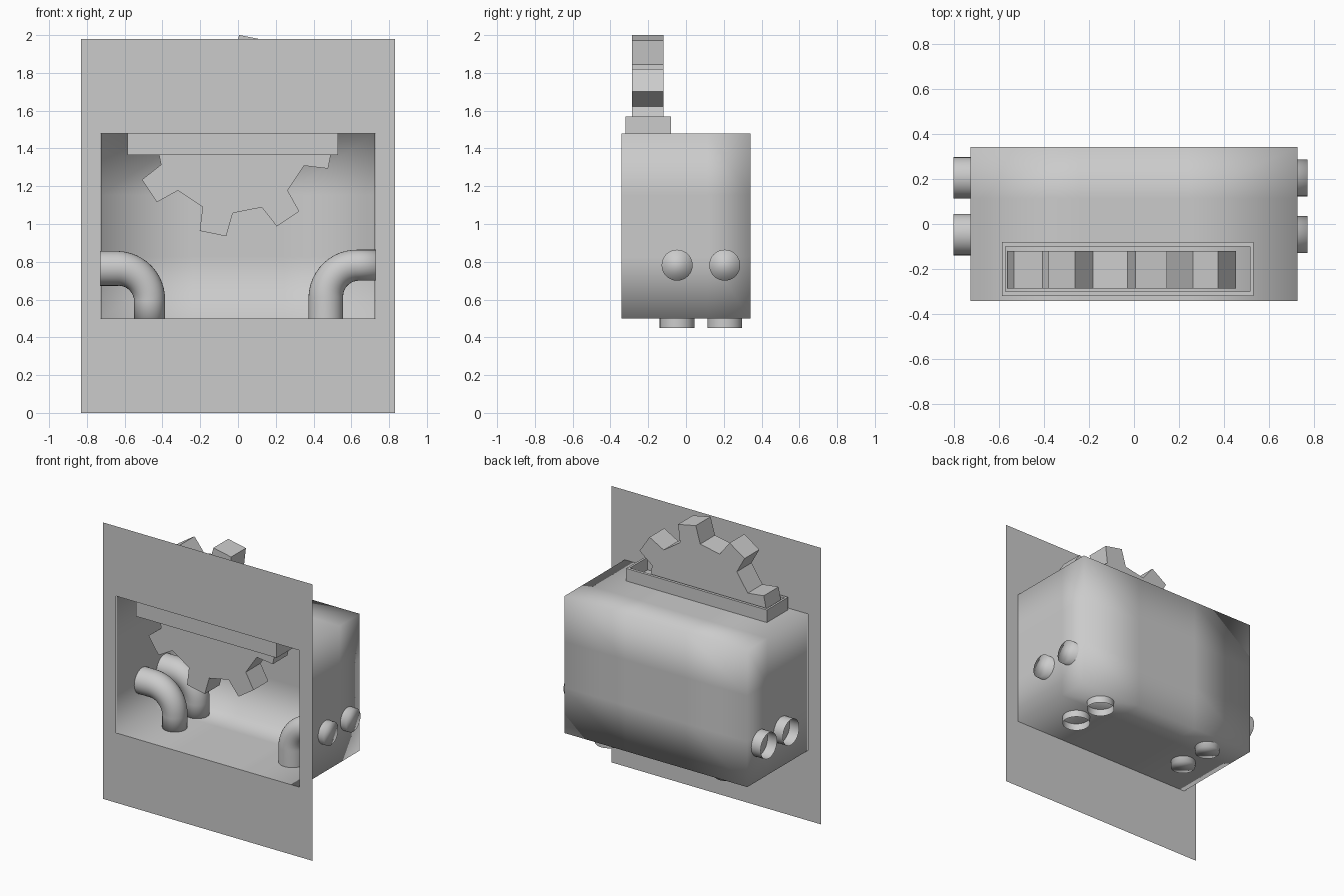
import bpy, bmesh
from math import sin, cos, pi, radians
from mathutils import Vector

if "Cube" in bpy.data.objects:
    bpy.data.objects.remove(bpy.data.objects["Cube"])


def make_object(name, bm, smooth=None):
    bmesh.ops.recalc_face_normals(bm, faces=bm.faces)
    me = bpy.data.meshes.new(name)
    bm.to_mesh(me)
    bm.free()
    ob = bpy.data.objects.new(name, me)
    bpy.context.collection.objects.link(ob)
    bpy.context.view_layer.objects.active = ob
    ob.select_set(True)
    if smooth == "all":
        bpy.ops.object.shade_smooth()
    elif smooth:
        bpy.ops.object.shade_smooth_by_angle(angle=radians(smooth))
    ob.select_set(False)
    return ob


def extrude(bm, vec):
    geo = bmesh.ops.extrude_face_region(bm, geom=bm.faces[:], use_keep_orig=True)
    verts = [g for g in geo["geom"] if isinstance(g, bmesh.types.BMVert)]
    bmesh.ops.translate(bm, verts=verts, vec=vec)


def rect_ring(bm, outer, inner, place):
    """Flat rectangular ring; rects are (x0, x1, v0, v1)."""
    loops = []
    for a, b, c, d in (outer, inner):
        loops.append([bm.verts.new(place(*p)) for p in ((a, c), (b, c), (b, d), (a, d))])
    o, i = loops
    for k in range(4):
        j = (k + 1) % 4
        bm.faces.new((o[k], o[j], i[j], i[k]))


# Front panel with rectangular opening
bm = bmesh.new()
rect_ring(bm, (-0.83, 0.83, 0, 1.98), (-0.727, 0.727, 0.5, 1.48),
          lambda x, z: (x, -0.342, z))
panel = make_object("front_panel", bm)
if panel.data.polygons[0].normal.y > 0:
    panel.data.flip_normals()

# Smooth-shaded housing, open at the front
bm = bmesh.new()
bmesh.ops.create_cube(bm, size=1)
for v in bm.verts:
    v.co = Vector((v.co.x * 1.45, v.co.y * 0.684, 0.99 + v.co.z * 0.98))
front = [f for f in bm.faces if f.normal.y < -0.9 or f.calc_center_median().y < -0.3]
bmesh.ops.delete(bm, geom=front, context="FACES_ONLY")
bmesh.ops.subdivide_edges(bm, edges=bm.edges[:], cuts=2, use_grid_fill=True)
make_object("housing", bm, "all")

# Slot frame around the gear
bm = bmesh.new()
rect_ring(bm, (-0.585, 0.53, -0.32, -0.08), (-0.57, 0.514, -0.30, -0.10),
          lambda x, y: (x, y, 1.365))
extrude(bm, (0, 0, 0.205))
make_object("slot_frame", bm)

# Eight-tooth gear
bm = bmesh.new()
profile = []
for k in range(8):
    for off, r in ((-11.5, 0.41), (-7.7, 0.534), (7.7, 0.534), (11.5, 0.41)):
        a = radians(258.6 + 45 * k + off)
        profile.append(bm.verts.new((-0.028 + r * cos(a), -0.287, 1.468 + r * sin(a))))
bm.faces.new(profile)
extrude(bm, (0, 0.167, 0))
make_object("gear", bm, 30)


# Tapered elbow pipes: wide end open, narrow end capped
def elbow(name, y, place, sides=32, steps=12):
    path = [(0, 0, 0), (0.162, 0, 0)]
    for s in range(1, steps + 1):
        t = s / steps * pi / 2
        path.append((0.162 + 0.17 * sin(t), 0.17 - 0.17 * cos(t), t))
    path.append((0.332, 0.305, pi / 2))
    bm = bmesh.new()
    rings = []
    for u, v, t in path:
        r = 0.092 - 0.010 * t / (pi / 2)
        ring = []
        for k in range(sides):
            a = 2 * pi * k / sides
            x, z = place(u - r * cos(a) * sin(t) * -1, v - r * cos(a) * cos(t))
            ring.append(bm.verts.new((x, y + r * sin(a), z)))
        rings.append(ring)
    for p, q in zip(rings, rings[1:]):
        for k in range(sides):
            j = (k + 1) % sides
            bm.faces.new((p[k], p[j], q[j], q[k]))
    bm.faces.new(rings[-1])
    make_object(name, bm, "all")


for i, y in enumerate((-0.047, 0.205)):
    elbow(f"right_pipe_{i + 1}", y, lambda u, v: (0.465 + v, 0.45 + u))
    elbow(f"left_pipe_{i + 1}", y, lambda u, v: (-0.80 + u, 0.765 - v))
